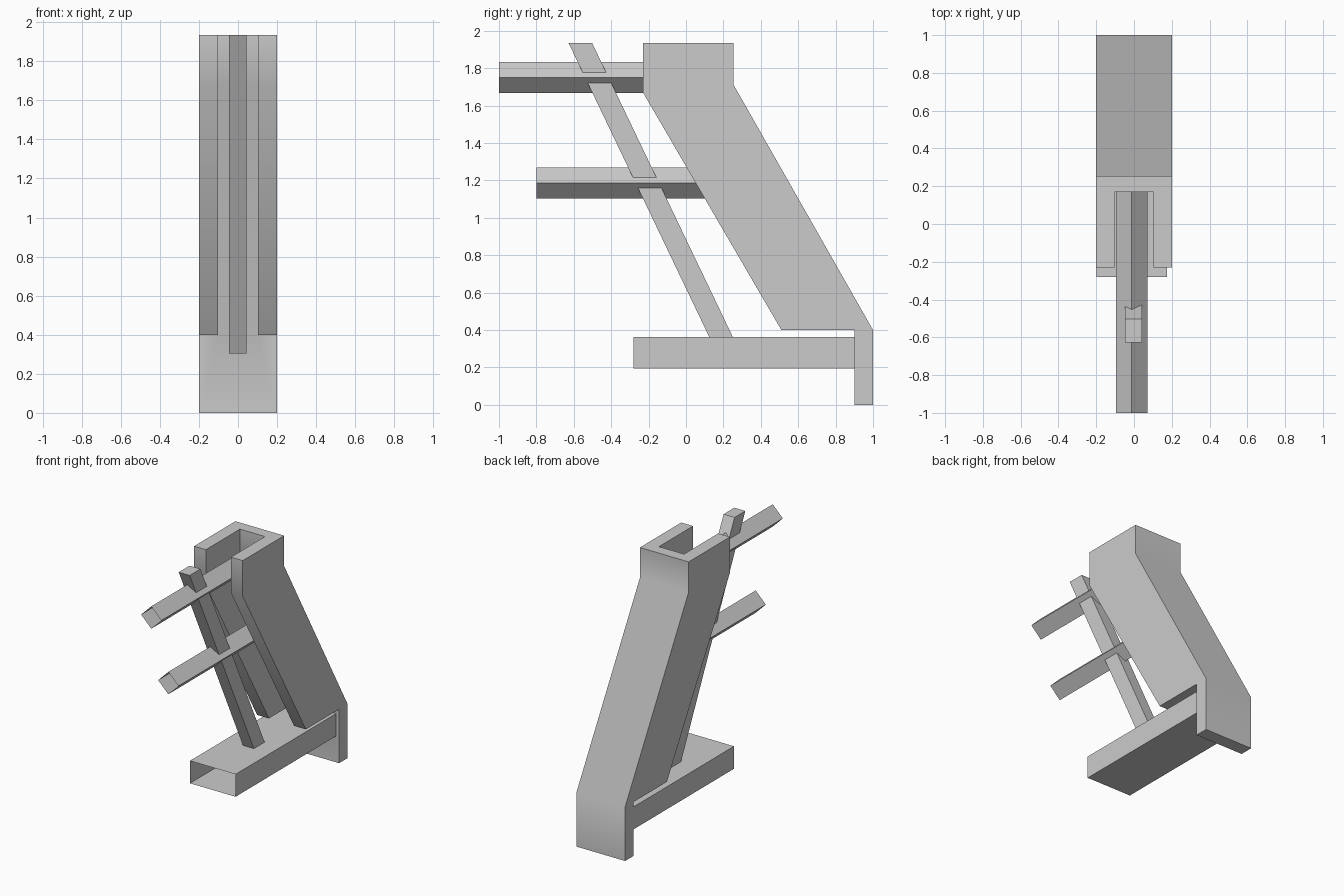
import bpy, bmesh

cube = bpy.data.objects.get("Cube")
if cube:
    bpy.data.objects.remove(cube, do_unlink=True)

grey = bpy.data.materials.new("plain grey")
grey.use_nodes = True
colour = (0.6, 0.6, 0.6, 1)
grey.diffuse_color = colour
grey.node_tree.nodes["Principled BSDF"].inputs["Base Color"].default_value = colour


def finish(name, bm, smooth=False):
    bmesh.ops.recalc_face_normals(bm, faces=bm.faces)
    mesh = bpy.data.meshes.new(name)
    bm.to_mesh(mesh)
    bm.free()
    mesh.materials.append(grey)
    ob = bpy.data.objects.new(name, mesh)
    bpy.context.collection.objects.link(ob)
    if smooth:
        bpy.ops.object.select_all(action="DESELECT")
        ob.select_set(True)
        bpy.context.view_layer.objects.active = ob
        bpy.ops.object.shade_smooth_by_angle(angle=0.6)
    return ob


def loft(bm, sections):
    """Join closed rings of points; return the rings of vertices."""
    rings = [[bm.verts.new(p) for p in s] for s in sections]
    for a, b in zip(rings, rings[1:]):
        for i in range(len(a)):
            j = (i + 1) % len(a)
            bm.faces.new((a[i], a[j], b[j], b[i]))
    return rings


def tube(name, outline, y0, y1):
    """Open-ended tube along y from an x-z outline."""
    bm = bmesh.new()
    loft(bm, [[(x, y, z) for x, z in outline] for y in (y0, y1)])
    finish(name, bm)


# Slanted channel, open at the front, with a foot plate below its back wall
W, T = 0.2, 0.103


def channel_section(front, inner, back):
    half = [(W, *back), (W, *inner), (W, *front), (T, *front), (T, *inner)]
    return half + [(-x, y, z) for x, y, z in reversed(half)]


bm = bmesh.new()
top, bend, low = loft(bm, [
    channel_section((-0.23, 1.935), (0.17, 1.935), (0.255, 1.935)),
    channel_section((-0.23, 1.67), (0.17, 1.68), (0.255, 1.71)),
    channel_section((0.51, 0.4), (0.9, 0.4), (1.0, 0.4))])
bm.faces.new(top)
bm.faces.new(low[1:5])
bm.faces.new(low[5:9])
foot = [bm.verts.new((v.co.x, v.co.y, 0)) for v in (low[0], low[1], low[8], low[9])]
bm.faces.new(foot)
bm.faces.new((low[0], low[1], foot[1], foot[0]))
bm.faces.new((low[8], low[9], foot[3], foot[2]))
bm.faces.new((low[9], low[0], foot[0], foot[3]))
bm.faces.new((low[1], low[4], low[5], low[8], foot[2], foot[1]))
finish("channel", bm, smooth=True)

# Hollow base box
tube("base_box", [(-0.198, 0.195), (0.176, 0.195), (0.176, 0.362), (-0.198, 0.362)],
     -0.28, 0.9)

# Hollow diamond rods running into the channel's back wall
R, CX = 0.083, -0.012
for name, z, y0, y1 in (("upper_rod", 1.75, -1.0, 0.17), ("lower_rod", 1.187, -0.8, 0.45)):
    tube(name, [(CX - R, z), (CX, z + R), (CX + R, z), (CX, z - R)], y0, y1)

# Leaning post through both rods into the base box
bm = bmesh.new()
ends = loft(bm, [[(x, y + dy, z) for x, dy in
                  ((-0.047, 0), (0.043, 0), (0.043, 0.126), (-0.047, 0.126))]
                 for y, z in ((-0.628, 1.935), (0.152, 0.305))])
for ring in ends:
    bm.faces.new(ring)
finish("leaning_post", bm)
